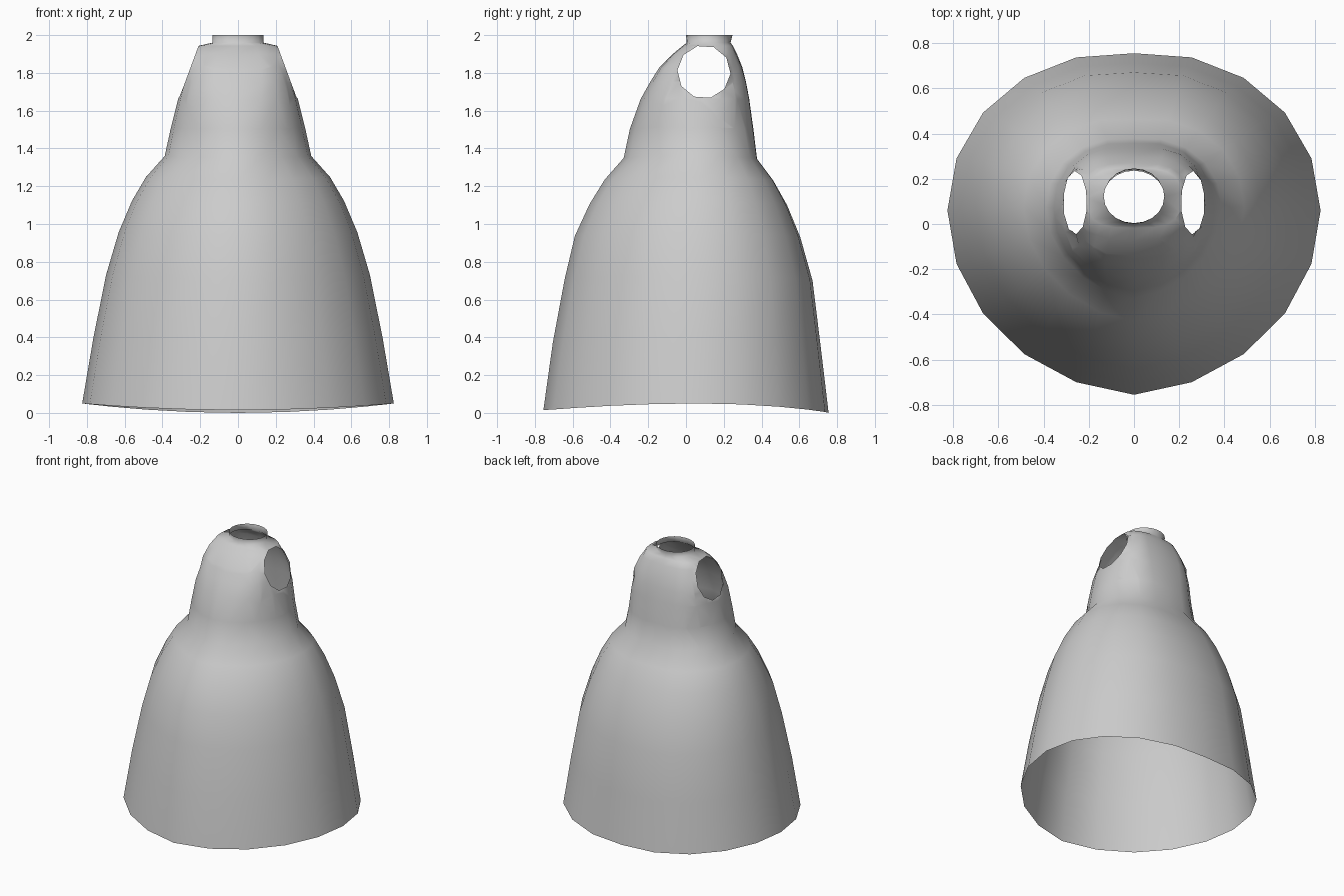
import bpy, bmesh, math
from mathutils import Vector

if "Cube" in bpy.data.objects:
    bpy.data.objects.remove(bpy.data.objects["Cube"])

SIDES = 20
# each ring: height, half width, front y, back y, squareness, forward/back shift of the sides
RINGS = [
    (0.00, 0.825, -0.755, 0.755, 2.0, 0.06),
    (0.36, 0.765, -0.705, 0.712, 2.0, 0.06),
    (0.70, 0.698, -0.642, 0.670, 2.0, 0.06),
    (0.93, 0.632, -0.588, 0.605, 2.0, 0.06),
    (1.10, 0.562, -0.510, 0.535, 2.0, 0.06),
    (1.23, 0.488, -0.430, 0.462, 2.0, 0.06),
    (1.345, 0.388, -0.330, 0.376, 2.0, 0.05),
    (1.50, 0.355, -0.297, 0.357, 2.1, 0.04),
    (1.66, 0.316, -0.240, 0.335, 2.5, 0.03),
    (1.75, 0.280, -0.190, 0.318, 3.0, 0.02),
    (1.83, 0.252, -0.140, 0.298, 3.2, 0.01),
    (1.90, 0.228, -0.070, 0.270, 3.2, 0.00),
    (1.943, 0.210, -0.018, 0.248, 3.0, 0.00),
    (1.960, 0.135, 0.004, 0.236, 2.0, 0.00),
    (2.00, 0.134, 0.000, 0.246, 2.0, 0.00),
]

bm = bmesh.new()

# gown shell: stacked rings joined into quads
loops = []
for z, hw, yf, yb, n, shift in RINGS:
    loop = []
    for k in range(SIDES):
        a = 2 * math.pi * k / SIDES
        s, c = math.sin(a), math.cos(a)
        x = hw * math.copysign(abs(s) ** (2 / n), s)
        y = (yf + yb) / 2 + (yb - yf) / 2 * math.copysign(abs(c) ** (2 / n), c) + shift * abs(s)
        # hem dips at the front and back
        lift = max(0, 1 - z / 1.9) * (0.05 * s * s + 0.015 * max(0, -c) ** 2)
        loop.append(bm.verts.new((x, y, z + lift)))
    loops.append(loop)
for low, high in zip(loops, loops[1:]):
    for k in range(SIDES):
        j = (k + 1) % SIDES
        bm.faces.new((low[j], low[k], high[k], high[j]))

# arm openings: clip a ten-sided hole out of each side of the bodice
HY, HZ, HR, HOLE_SIDES = 0.095, 1.805, 0.134, 10
for side in (1, -1):
    faces = [f for f in bm.faces
             if f.calc_center_median().x * side > 0.05 and 1.5 < f.calc_center_median().z < 1.945]
    for i in range(HOLE_SIDES):
        a = 2 * math.pi * i / HOLE_SIDES + 0.25
        normal = Vector((0, math.cos(a), math.sin(a)))
        point = Vector((0, HY, HZ)) + normal * HR
        geom = set(faces)
        for f in faces:
            geom.update(f.edges)
            geom.update(f.verts)
        cut = bmesh.ops.bisect_plane(bm, geom=list(geom), plane_co=point, plane_no=normal, dist=1e-5)
        faces = [f for f in cut["geom"] if isinstance(f, bmesh.types.BMFace)
                 and (f.calc_center_median() - point).dot(normal) < 0]
    rim = {v for f in faces for v in f.verts}
    bmesh.ops.delete(bm, geom=faces, context='FACES')
    # flatten the rim onto one slanted plane
    for v in rim:
        if v.is_valid:
            v.co.x = side * (0.260 - (v.co.z - HZ) * 0.37)

bmesh.ops.recalc_face_normals(bm, faces=bm.faces[:])
mesh = bpy.data.meshes.new("gown")
bm.to_mesh(mesh)
bm.free()
mesh.shade_smooth()
gown = bpy.data.objects.new("gown", mesh)
bpy.context.collection.objects.link(gown)

cloth = bpy.data.materials.new("light grey cloth")
cloth.diffuse_color = (0.6, 0.6, 0.6, 1)
cloth.use_nodes = True
cloth.node_tree.nodes["Principled BSDF"].inputs["Base Color"].default_value = cloth.diffuse_color
mesh.materials.append(cloth)
